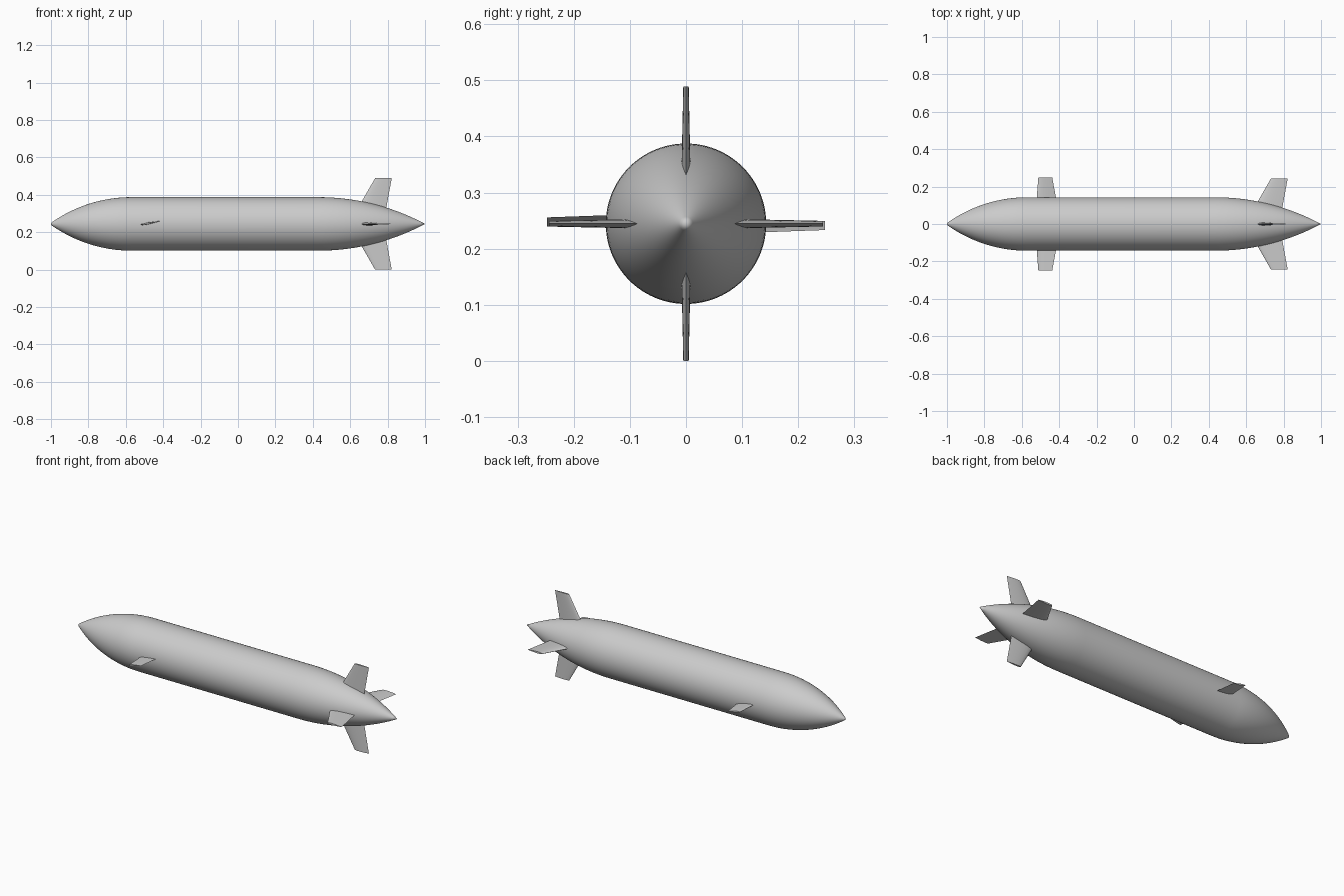
import bpy, bmesh
from math import sqrt, radians, pi, cos, sin
from mathutils import Matrix, Vector

cube = bpy.data.objects.get("Cube")
if cube:
    bpy.data.objects.remove(cube, do_unlink=True)

RADIUS = 0.143
AXIS_Z = 0.2445

grey = bpy.data.materials.new("light_grey")
grey.use_nodes = True
grey.diffuse_color = (0.6, 0.6, 0.6, 1)
grey.node_tree.nodes["Principled BSDF"].inputs["Base Color"].default_value = (0.6, 0.6, 0.6, 1)


def finish(bm, name, angle):
    bmesh.ops.recalc_face_normals(bm, faces=bm.faces)
    mesh = bpy.data.meshes.new(name)
    bm.to_mesh(mesh)
    bm.free()
    mesh.materials.append(grey)
    obj = bpy.data.objects.new(name, mesh)
    obj.location.z = AXIS_Z
    bpy.context.collection.objects.link(obj)
    bpy.ops.object.select_all(action='DESELECT')
    obj.select_set(True)
    bpy.context.view_layer.objects.active = obj
    bpy.ops.object.shade_smooth_by_angle(angle=radians(angle))
    return obj


def ogive(d, length):
    """Radius of a tangent ogive at distance d from its shoulder."""
    rho = (length ** 2 + RADIUS ** 2) / (2 * RADIUS)
    return max(0, RADIUS - rho + sqrt(rho ** 2 - d ** 2))


# Hull: slightly blunt nose, straight middle, longer pointed tail
def make_hull():
    nose, tail, steps = -0.57, 0.43, 24
    profile = [(-1, 0), (-0.999, 0.005)]
    profile += [(nose - 0.427 * (1 - i / steps), ogive(0.427 * (1 - i / steps), 0.437))
                for i in range(steps + 1)]
    profile += [(tail + 0.57 * i / steps, ogive(0.57 * i / steps, 0.57))
                for i in range(steps)]
    profile.append((1, 0))
    bm = bmesh.new()
    verts = [bm.verts.new((x, 0, r)) for x, r in profile]
    edges = [bm.edges.new(pair) for pair in zip(verts, verts[1:])]
    bmesh.ops.spin(bm, geom=verts + edges, cent=(0, 0, 0), axis=(1, 0, 0),
                   angle=2 * pi, steps=96, use_merge=True)
    bmesh.ops.remove_doubles(bm, verts=bm.verts, dist=0.0001)
    finish(bm, "hull", 40)


# Fin: symmetric aerofoil lofted from root to tip, then turned around the hull
def make_fin(name, root, tip, roll, twist=0, pivot=0):
    def half_thickness(t):
        return 0.55 * (0.2969 * sqrt(t) - 0.126 * t - 0.3516 * t ** 2
                       + 0.2843 * t ** 3 - 0.1036 * t ** 4)

    count = 10
    chord = [(1 - cos(pi * i / count)) / 2 for i in range(count + 1)]
    section = [(t, half_thickness(t)) for t in chord]
    section += [(t, -half_thickness(t)) for t in chord[-2:0:-1]]
    bm = bmesh.new()
    rings = []
    for lead, trail, span in (root, tip):
        size = trail - lead
        rings.append([bm.verts.new((lead + t * size, y * size, span)) for t, y in section])
    n = len(section)
    for i in range(n):
        j = (i + 1) % n
        bm.faces.new((rings[0][i], rings[0][j], rings[1][j], rings[1][i]))
    for ring in rings:
        bm.faces.new(ring)
    centre = Matrix.Translation((pivot, 0, 0))
    turn = (Matrix.Rotation(radians(roll), 4, 'X') @ centre
            @ Matrix.Rotation(radians(twist), 4, 'Z') @ centre.inverted())
    bmesh.ops.transform(bm, matrix=turn, verts=bm.verts)
    finish(bm, name, 35)


make_hull()

# Four swept tail fins
for side, roll in (("top", 0), ("right", 90), ("bottom", 180), ("left", -90)):
    make_fin("tail_fin_" + side, (0.627, 0.788, 0.06), (0.733, 0.822, AXIS_Z), roll)

# Two small forward fins, deflected in opposite directions
for side, roll in (("front", 90), ("back", -90)):
    make_fin("forward_fin_" + side, (-0.522, -0.412, 0.12), (-0.512, -0.436, 0.248),
             roll, twist=11, pivot=-0.495)
